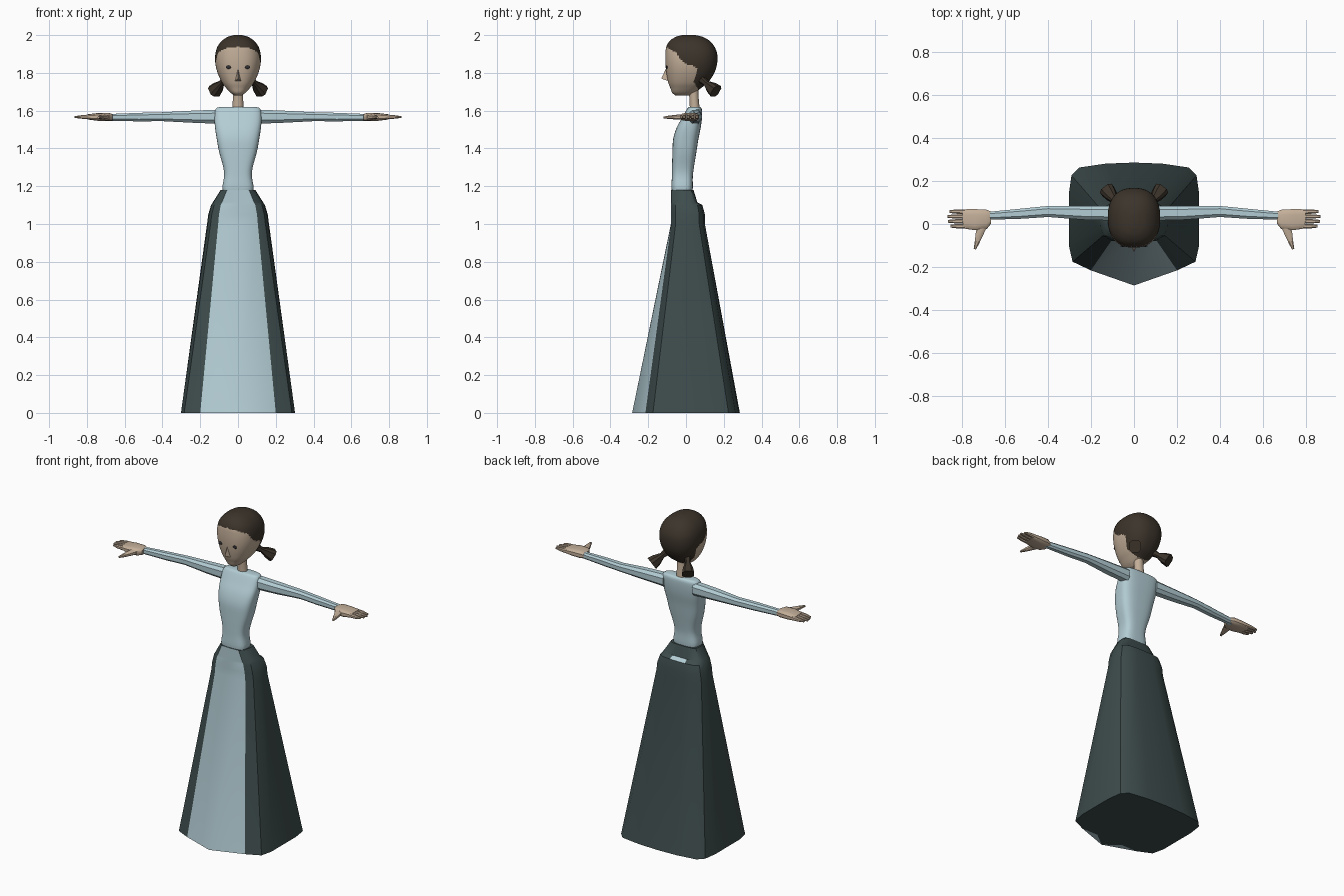
import bpy, bmesh, math
from mathutils import Vector

cube = bpy.data.objects.get("Cube")
if cube:
    bpy.data.objects.remove(cube, do_unlink=True)


def material(name, rgb):
    mat = bpy.data.materials.new(name)
    mat.use_nodes = True
    colour = (*rgb, 1)
    mat.diffuse_color = colour
    mat.node_tree.nodes["Principled BSDF"].inputs["Base Color"].default_value = colour
    return mat


BLUE = material("pale blue cloth", (.45, .61, .66))
DARK = material("dark green cloth", (.048, .072, .072))
SKIN = material("skin", (.55, .43, .32))
HAIR = material("brown hair", (.045, .034, .024))
EYE = material("eye grey", (.03, .03, .035))


def finish(bm, name, mats, mirror=False, angle=35):
    """Turn a bmesh into a shaded object, optionally mirrored across x."""
    bmesh.ops.recalc_face_normals(bm, faces=bm.faces)
    mesh = bpy.data.meshes.new(name)
    bm.to_mesh(mesh)
    bm.free()
    for mat in mats:
        mesh.materials.append(mat)
    obj = bpy.data.objects.new(name, mesh)
    bpy.context.collection.objects.link(obj)
    bpy.ops.object.select_all(action='DESELECT')
    obj.select_set(True)
    bpy.context.view_layer.objects.active = obj
    bpy.ops.object.shade_smooth_by_angle(angle=math.radians(angle))
    if mirror:
        obj.modifiers.new("Mirror", 'MIRROR').use_mirror_merge = False
    return obj


def loft(name, rings, mats, rule=None, **options):
    """Skin closed rings; rule(ring, column, centre) gives the material slot."""
    bm = bmesh.new()
    loops = [[bm.verts.new(p) for p in ring] for ring in rings]
    n = len(loops[0])
    for i in range(len(loops) - 1):
        for j in range(n):
            k = (j + 1) % n
            face = bm.faces.new((loops[i][j], loops[i][k], loops[i + 1][k], loops[i + 1][j]))
            if rule:
                face.material_index = rule(i, j, face.calc_center_median())
    bm.faces.new(loops[0])
    cap = bm.faces.new(loops[-1])
    if rule:
        cap.material_index = rule(len(loops), 0, cap.calc_center_median())
    return finish(bm, name, mats, **options)


def oval(centre, u, v, n, power):
    """Superellipse ring spanned by the half axes u and v."""
    def bend(t):
        return math.copysign(abs(t) ** (2 / power), t)
    angles = [math.tau * (j + .5) / n for j in range(n)]
    return [centre + u * bend(math.cos(a)) + v * bend(math.sin(a)) for a in angles]


def smooth_rows(rows, steps):
    """Catmull-Rom interpolation of profile rows."""
    rows = [Vector(r) for r in rows]
    out = []
    for i in range(len(rows) - 1):
        a, b, c, d = rows[max(i - 1, 0)], rows[i], rows[i + 1], rows[min(i + 2, len(rows) - 1)]
        for s in range(steps):
            t = s / steps
            out.append(b + (c - a) * (t / 2) + (a * 2 - b * 5 + c * 4 - d) * (t * t / 2)
                       + (b * 3 - a - c * 3 + d) * (t ** 3 / 2))
    return out + [rows[-1]]


def stack(name, rows, mats, steps, n, power, rule=None):
    """Upright form from rows of height, half width, front y and back y."""
    rings = [oval(Vector((0, (f + b) / 2, z)), Vector((w, 0, 0)), Vector((0, (b - f) / 2, 0)), n, power)
             for z, w, f, b in smooth_rows(rows, steps)]
    return loft(name, rings, mats, rule)


def limb(name, rows, mat, n=8, power=2.6):
    """Mirrored limb from rows of x, y, z, half width and half thickness."""
    axis = (Vector(rows[-1][:3]) - Vector(rows[0][:3])).normalized()
    u = axis.cross(Vector((0, 0, 1))).normalized()
    v = u.cross(axis)
    rings = [oval(Vector(r[:3]), u * r[3], v * r[4], n, power) for r in rows]
    return loft(name, rings, [mat], mirror=True)


# Skirt: two half outlines, then a rounded hip, shelf and waistband
hem = [(0, -.285), (.2, -.215), (.285, -.175), (.302, -.1), (.302, .14),
       (.29, .225), (.255, .262), (.13, .28), (0, .285)]
hip = [(0, -.08), (.105, -.078), (.145, -.055), (.16, -.02), (.164, .03),
       (.155, .07), (.12, .092), (.06, .1), (0, .1)]


def outline(half, z, wide=1, back=1):
    full = half + [(-x, y) for x, y in half[-2:0:-1]]
    return [Vector((x * wide, y * back if y > 0 else y, z)) for x, y in full]


def skirt_colour(ring, column, centre):
    front = column in (0, 15) and ring < 6
    slit = ring == 4 and column in (7, 8)
    return 1 if front or slit else 0


skirt_rings = [outline(hem, 0, .45, .45), outline(hem, 0), outline(hip, 1),
               outline(hip, 1.05, .96, 1), outline(hip, 1.1, .87, .87),
               outline(hip, 1.115, .81, .6), outline(hip, 1.18, .56, .4)]
loft("skirt", skirt_rings, [DARK, BLUE], skirt_colour)

# Bodice
stack("bodice", [(1.15, .07, -.07, .03), (1.19, .083, -.077, .036), (1.25, .074, -.075, .036),
                 (1.3, .078, -.074, .042), (1.38, .1, -.072, .055), (1.45, .113, -.068, .066),
                 (1.51, .122, -.05, .078), (1.56, .125, -.022, .084), (1.6, .122, 0, .085),
                 (1.615, .112, .01, .08), (1.62, .09, .018, .072)], [BLUE], 3, 32, 3.2)

# Neck
stack("neck", [(1.59, .031, .02, .075), (1.66, .028, .018, .068), (1.74, .028, .01, .065)],
      [SKIN], 2, 16, 2)

# Head, with the hair coloured behind a hairline running from nape to brow
hairline = [(1.7, .07), (1.76, .04), (1.79, .055), (1.83, .055), (1.85, 0),
            (1.87, -.03), (1.91, -.055), (1.94, -.11)]


def head_colour(ring, column, centre):
    if centre.z > hairline[-1][0]:
        return 1
    for (z0, y0), (z1, y1) in zip(hairline, hairline[1:]):
        if z0 <= centre.z <= z1:
            return int(centre.y > y0 + (y1 - y0) * (centre.z - z0) / (z1 - z0))
    return 0


stack("head", [(1.68, .018, -.055, .02), (1.695, .04, -.073, .045), (1.72, .063, -.083, .08),
               (1.75, .085, -.094, .117), (1.8, .108, -.104, .15), (1.85, .12, -.109, .165),
               (1.9, .12, -.109, .165), (1.94, .108, -.104, .15), (1.97, .085, -.085, .125),
               (1.99, .055, -.055, .09), (2, .02, -.02, .05)],
      [SKIN, HAIR], 6, 80, 2.4, head_colour)

# Nose: a small wedge
bm = bmesh.new()
top, left, right, tip = [bm.verts.new(p) for p in (
    (0, -.098, 1.84), (.018, -.09, 1.755), (-.018, -.09, 1.755), (0, -.131, 1.77))]
for corners in ((top, left, tip), (top, tip, right), (left, right, tip), (top, right, left)):
    bm.faces.new(corners)
finish(bm, "nose", [SKIN], angle=60)

# Eyes: thin lens plates on the face
bm = bmesh.new()
bmesh.ops.create_uvsphere(bm, u_segments=12, v_segments=8, radius=1)
bmesh.ops.scale(bm, vec=(.014, .004, .009), verts=bm.verts)
bmesh.ops.translate(bm, vec=(.05, -.102, 1.83), verts=bm.verts)
finish(bm, "eyes", [EYE], mirror=True)

# Pigtails
limb("pigtails", [(.07, .085, 1.765, .02, .02), (.088, .108, 1.745, .015, .015),
                  (.108, .135, 1.722, .03, .03), (.125, .158, 1.703, .036, .036)], HAIR, 8, 3)

# Sleeves
limb("sleeves", [(.1, .05, 1.568, .036, .04), (.24, .052, 1.568, .034, .034),
                 (.4, .058, 1.568, .027, .025), (.52, .048, 1.566, .025, .024),
                 (.69, .037, 1.564, .019, .019)], BLUE)

# Hands: palm, four fingers and a thumb
limb("palms", [(.665, .03, 1.565, .03, .017), (.685, .022, 1.567, .046, .022),
               (.74, .02, 1.567, .05, .021), (.795, .024, 1.567, .045, .014)], SKIN, 12, 3.5)
for i, reach in enumerate((.85, .862, .865, .855)):
    y = -.01 + i * .0225
    limb(f"fingers_{i + 1}", [(.77, y, 1.567, .0115, .014), (.82, y, 1.567, .011, .011),
                              (reach, y, 1.566, .007, .005)], SKIN)
limb("thumbs", [(.7, 0, 1.567, .024, .016), (.715, -.04, 1.566, .02, .014),
                (.728, -.085, 1.565, .012, .01), (.738, -.117, 1.564, .006, .005)], SKIN)
